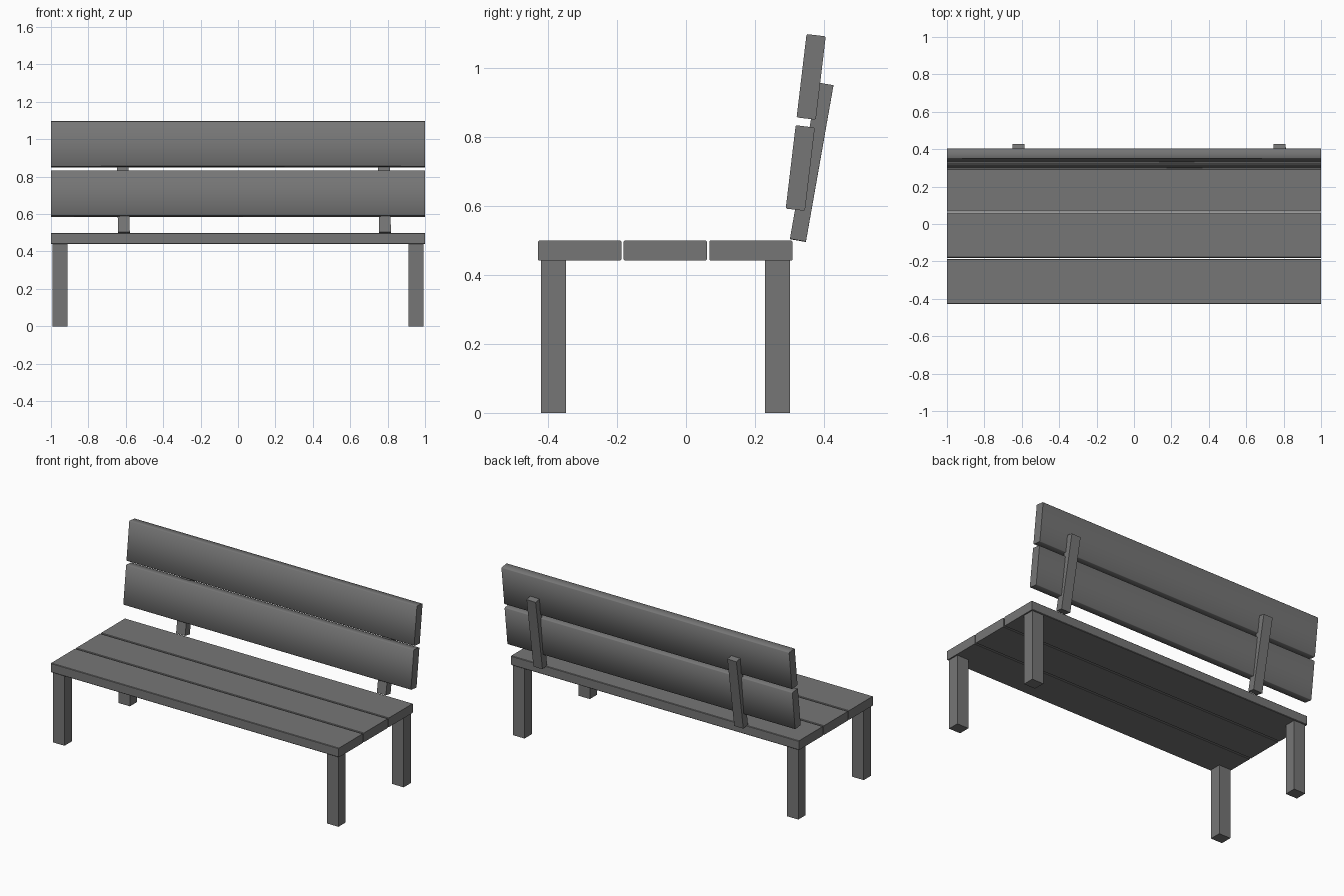
import bpy
import bmesh
from math import radians

if "Cube" in bpy.data.objects:
    bpy.data.objects.remove(bpy.data.objects["Cube"])

grey = bpy.data.materials.new("dark_grey")
grey.diffuse_color = (0.18, 0.18, 0.18, 1)
grey.use_nodes = True
grey.node_tree.nodes["Principled BSDF"].inputs["Base Color"].default_value = grey.diffuse_color


def box(name, center, size, rot=(0, 0, 0), bevel=0.0, smooth=False):
    bpy.ops.mesh.primitive_cube_add(size=1, location=center,
                                    rotation=[radians(a) for a in rot])
    ob = bpy.context.object
    ob.name = name
    ob.scale = size
    bpy.ops.object.transform_apply(location=False, rotation=False, scale=True)
    ob.data.materials.append(grey)
    if bevel:
        # Chamfer only the long edges, leaving the sawn ends square
        bm = bmesh.new()
        bm.from_mesh(ob.data)
        long_edges = [e for e in bm.edges if e.calc_length() > 1.5]
        bmesh.ops.bevel(bm, geom=long_edges, offset=bevel, segments=1,
                        affect='EDGES', profile=0.5)
        bm.to_mesh(ob.data)
        bm.free()
    if smooth:
        bpy.ops.object.shade_smooth_by_angle(angle=radians(50))
    return ob


# Seat: three planks with narrow gaps
for i, y in enumerate((-0.308, -0.06, 0.188)):
    box(f"seat_plank_{i + 1}", (0, y, 0.47), (2, 0.241, 0.058), bevel=0.003)

# Four square legs under the seat
for side, x in (("left", -0.952), ("right", 0.952)):
    for end, y in (("front", -0.384), ("back", 0.265)):
        box(f"{end}_{side}_leg", (x, y, 0.221), (0.08, 0.072, 0.442))

# Backrest: two reclined planks with softly shaded edges
for name, y, z in (("lower", 0.331, 0.709), ("upper", 0.3625, 0.973)):
    box(f"{name}_back_plank", (0, y, z), (2, 0.056, 0.243),
        rot=(-6.8, 0, 0), bevel=0.003, smooth=True)

# Backrest supports, slightly off-centre and leaning a touch sideways
for side, x in (("left", -0.614), ("right", 0.782)):
    box(f"{side}_back_support", (x, 0.364, 0.726), (0.063, 0.047, 0.46),
        rot=(-10, -1, 0))
